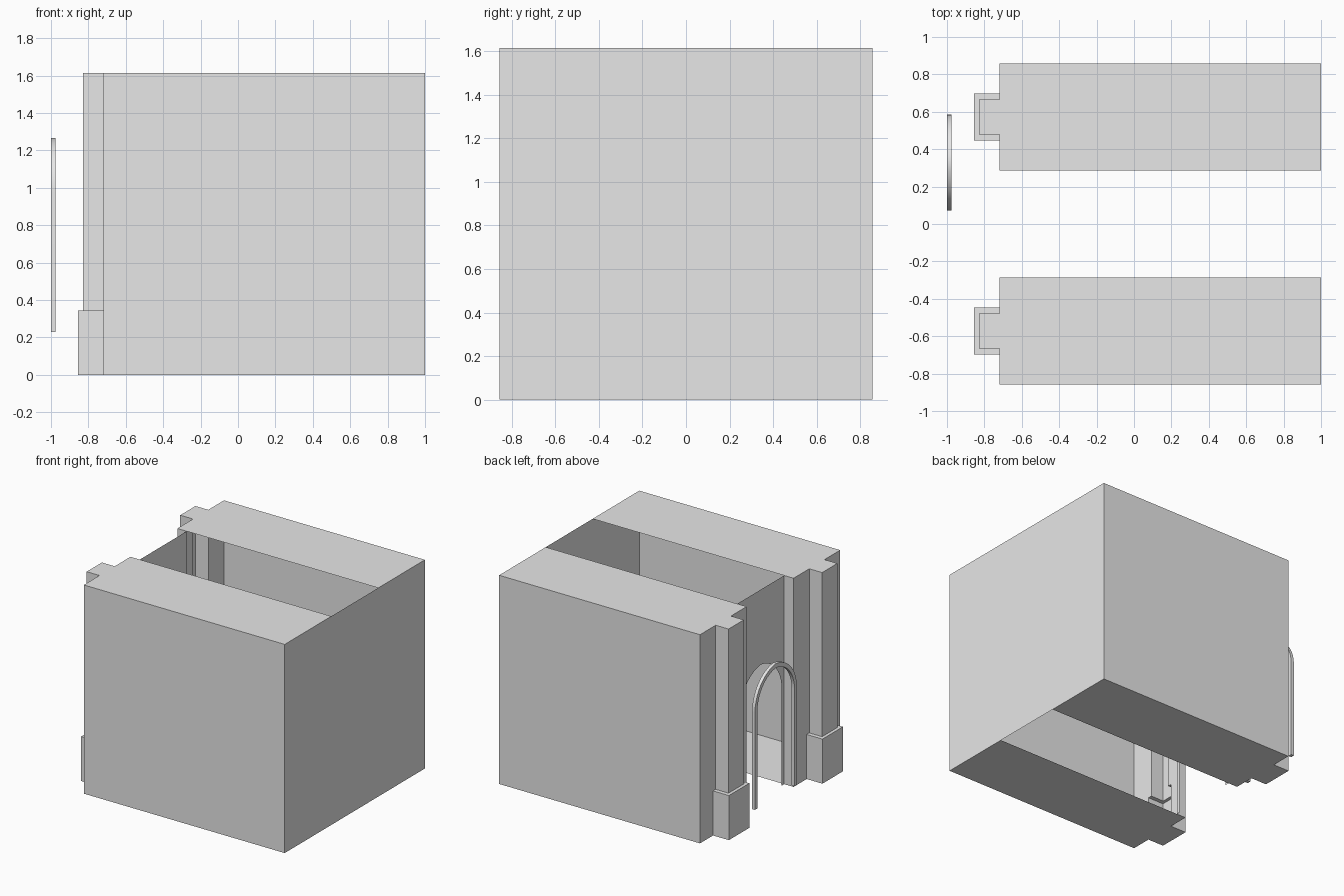
import bpy, bmesh, math

cube = bpy.data.objects.get("Cube")
if cube:
    bpy.data.objects.remove(cube)

H = 1.615          # wall height
PLINTH = 0.345     # height of the pilaster bases
FRONT = -0.72      # facade plane
SIDE = 0.857       # side wall plane
GAP = 0.287        # half width of the open middle strip
MID = 0.572        # pilaster centre
RECESS = -0.64     # recessed doorway wall

stone = bpy.data.materials.new("plain grey")
stone.use_nodes = True
GREY = (0.8, 0.8, 0.8, 1)
stone.diffuse_color = GREY
stone.node_tree.nodes["Principled BSDF"].inputs["Base Color"].default_value = GREY


def make(name, faces, recalc=False):
    """Mesh object from a list of polygons given as point lists."""
    bm = bmesh.new()
    for pts in faces:
        bm.faces.new([bm.verts.new(p) for p in pts])
    bmesh.ops.remove_doubles(bm, verts=bm.verts, dist=0.0001)
    if recalc:
        bmesh.ops.recalc_face_normals(bm, faces=bm.faces)
    mesh = bpy.data.meshes.new(name)
    bm.to_mesh(mesh)
    bm.free()
    mesh.materials.append(stone)
    obj = bpy.data.objects.new(name, mesh)
    bpy.context.collection.objects.link(obj)
    return obj


def bump(half, x):
    """Plan of a pilaster standing out of the facade."""
    return [(FRONT, MID - half), (x, MID - half), (x, MID + half), (FRONT, MID + half)]


def plan(pilaster):
    """Plan of one half of the building, from the doorway to the rear corner."""
    return [(RECESS, GAP), (FRONT, GAP)] + pilaster + [(FRONT, SIDE), (1, SIDE)]


def level(path, z, s=1):
    """Horizontal outline at height z; s = -1 mirrors it."""
    return [(x, s * y, z) for x, y in path]


def walls(path, z0, z1, s):
    """Upright sheets along a plan path."""
    lo, hi = level(path, z0, s), level(path, z1, s)
    quads = [[lo[i], hi[i], hi[i + 1], lo[i + 1]] for i in range(len(path) - 1)]
    return quads if s > 0 else [q[::-1] for q in quads]


def pointed_arch(half, spring, apex, n=10):
    """Door outline (y, z) from the right foot over the point to the left foot."""
    rise = apex - spring
    c = (rise ** 2 - half ** 2) / (2 * half)
    r = half + c
    top = math.atan2(rise, c)
    arc = [(r * math.cos(top * i / n) - c, spring + r * math.sin(top * i / n))
           for i in range(n + 1)]
    right = [(half, 0)] + arc
    return right + [(-y, z) for y, z in right[-2::-1]]


base, shaft = bump(0.125, -0.855), bump(0.093, -0.83)

# Both halves: outer walls, roof, floor and plinth ledges
for s, tag in ((1, "back"), (-1, "front")):
    make(tag + "_lower_walls", walls(plan(base), 0, PLINTH, s))
    make(tag + "_upper_walls", walls(plan(shaft), PLINTH, H, s))
    turn = -s
    corner = [(1, GAP)]
    make(tag + "_roof", [level(plan(shaft)[1:] + corner, H, s)[::turn]])
    make(tag + "_floor", [level(plan(base)[1:] + corner, 0, s)[::-turn]])
    make(tag + "_plinth_ledge",
         [level([base[i], base[i + 1], shaft[i + 1], shaft[i]], PLINTH, s)[::turn]
          for i in range(3)])

# End wall closing the far side
make("end_wall", [[(1, -SIDE, 0), (1, SIDE, 0), (1, SIDE, H), (1, -SIDE, H)]])

# Recessed wall with the pointed doorway cut out
door = pointed_arch(0.255, 0.75, 1.035)
outline = [(GAP, 0)] + door + [(-GAP, 0), (-GAP, H), (GAP, H)]
make("doorway_wall", [[(RECESS, y, z) for y, z in outline]])

# Slim pointed door trim standing free of the wall
outer = pointed_arch(0.257, 0.75, 1.035)
inner = pointed_arch(0.227, 0.75, 1.002)
rings = [[(x, y + 0.328, z + 0.23) for y, z in path]
         for x, path in ((-1, outer), (-1, inner), (-0.975, inner), (-0.975, outer))]
trim = []
for k in range(4):
    a, b = rings[k], rings[(k + 1) % 4]
    trim += [[a[i], a[i + 1], b[i + 1], b[i]] for i in range(len(a) - 1)]
trim += [[r[0] for r in rings], [r[-1] for r in rings]]
frame = make("door_trim", trim, recalc=True)

# Smooth the arch curve, keeping its edges sharp
bpy.ops.object.select_all(action='DESELECT')
frame.select_set(True)
bpy.context.view_layer.objects.active = frame
bpy.ops.object.shade_smooth_by_angle(angle=math.radians(30))
